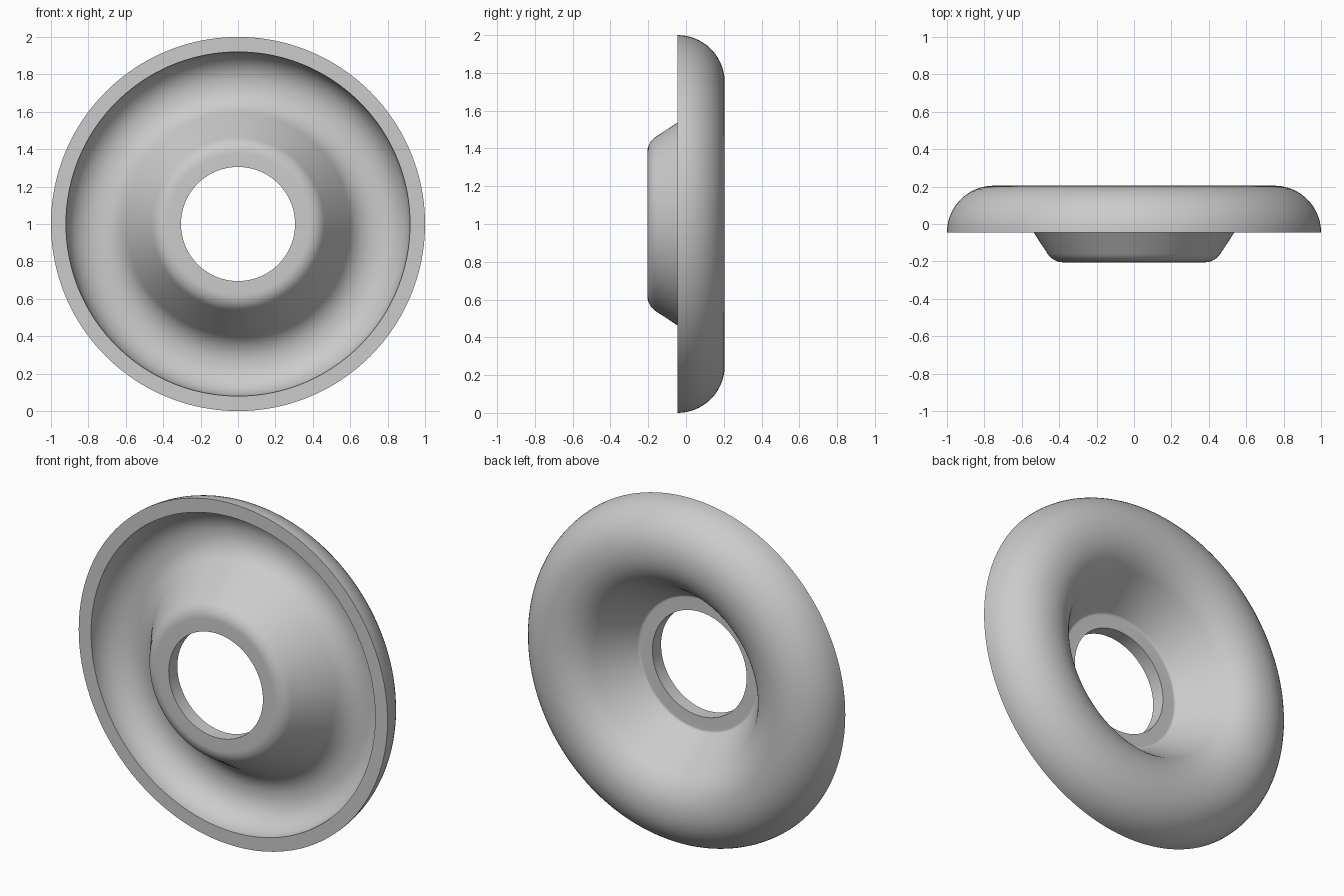
import bpy, bmesh
from math import radians, cos, sin, pi
from mathutils import Vector, Matrix

if "Cube" in bpy.data.objects:
    bpy.data.objects.remove(bpy.data.objects["Cube"])

THICKNESS = 0.08
SLOPE = 57.4                # steepness of the cone, degrees
HOLE = 0.305                # radius of the centre hole
SEGMENTS = 160


def arc(center, radius, start, end, steps):
    """Points (radius from axis, y) along an arc, angles in degrees."""
    angles = [radians(start + (end - start) * i / steps) for i in range(steps + 1)]
    return [(center[0] + radius * cos(a), center[1] + radius * sin(a)) for a in angles]


def skin(bulge_radius, fillet_radius):
    """One side of the pressed sheet, from outer lip to centre hole."""
    outer = arc((0.75, -0.045), bulge_radius, 0, 90, 16)
    inner = arc((0.74, -0.045), bulge_radius, 90, 90 + SLOPE, 12)
    fillet = arc((0.378, -0.105), fillet_radius, SLOPE - 90, -90, 8)
    return outer + inner + fillet + [(HOLE, -0.105 - fillet_radius)]


# Closed section: back skin, then front skin in reverse
back = skin(0.25, 0.10 - THICKNESS)
front = skin(0.25 - THICKNESS, 0.10)
section = back + front[::-1]

# Revolve the section around the y axis
bm = bmesh.new()
verts = [bm.verts.new((r, y, 0)) for r, y in section]
edges = [bm.edges.new((v, verts[(i + 1) % len(verts)])) for i, v in enumerate(verts)]
bmesh.ops.spin(bm, geom=verts + edges, cent=(0, 0, 0), axis=(0, 1, 0),
               angle=2 * pi, steps=SEGMENTS, use_merge=True)
bmesh.ops.remove_doubles(bm, verts=bm.verts, dist=0.0001)
bmesh.ops.recalc_face_normals(bm, faces=bm.faces)
bm.transform(Matrix.Translation(Vector((0, 0, 1))))

mesh = bpy.data.meshes.new("dished_ring")
bm.to_mesh(mesh)
bm.free()
ring = bpy.data.objects.new("dished_ring", mesh)
bpy.context.collection.objects.link(ring)

# Plain grey material
grey = bpy.data.materials.new("plain grey")
grey.use_nodes = True
color = (0.6, 0.6, 0.6, 1)
grey.diffuse_color = color
grey.node_tree.nodes["Principled BSDF"].inputs["Base Color"].default_value = color
mesh.materials.append(grey)

# Smooth skins with crisp lip and hole edges
bpy.ops.object.select_all(action='DESELECT')
ring.select_set(True)
bpy.context.view_layer.objects.active = ring
bpy.ops.object.shade_smooth_by_angle(angle=radians(35))
